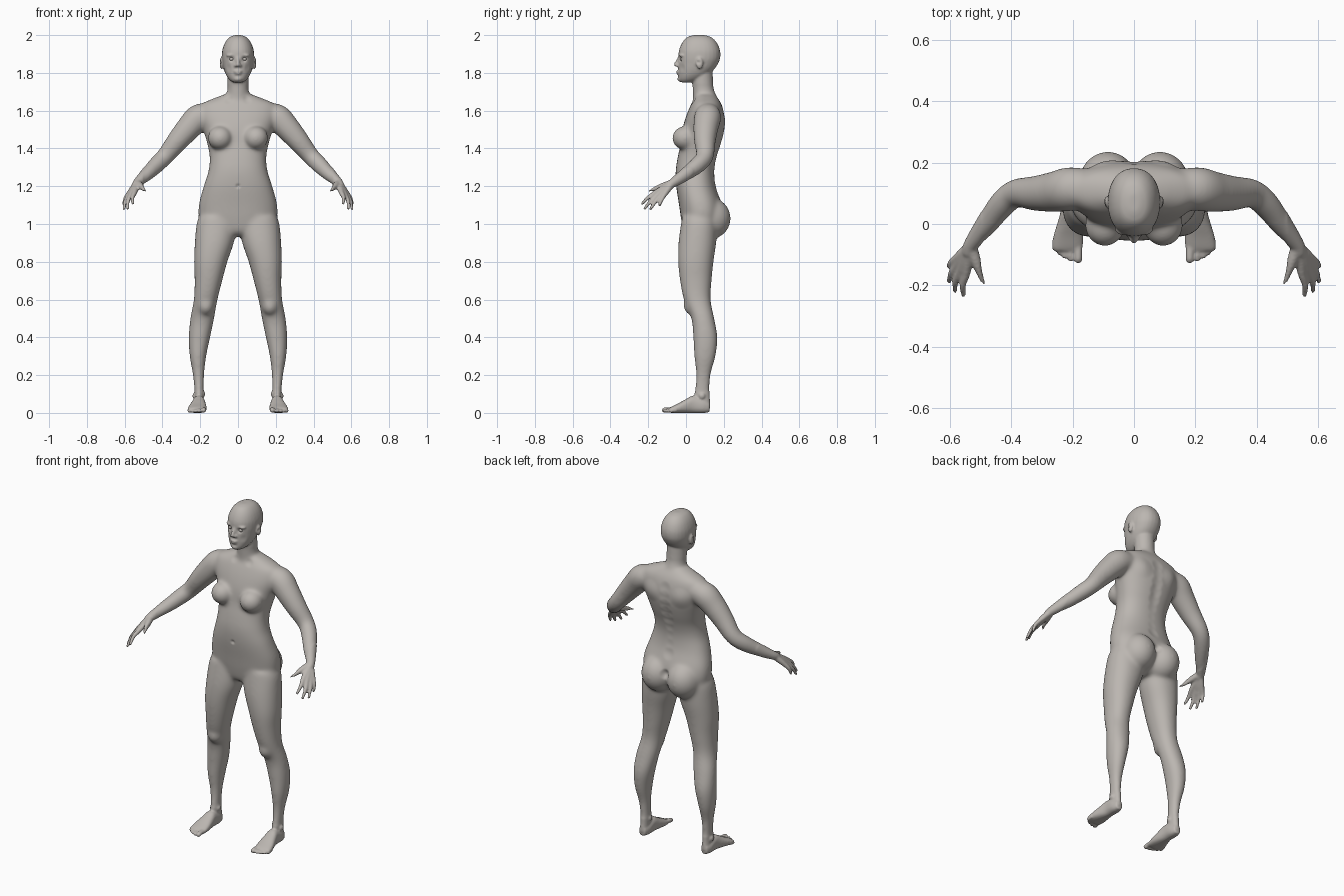
import bpy, bmesh
from math import cos, sin, pi, copysign
from mathutils import Vector, Matrix

if "Cube" in bpy.data.objects:
    bpy.data.objects.remove(bpy.data.objects["Cube"], do_unlink=True)

skin = bpy.data.materials.new("warm grey skin")
skin.use_nodes = True
skin.diffuse_color = (.5, .47, .44, 1)
skin.node_tree.nodes["Principled BSDF"].inputs["Base Color"].default_value = (.5, .47, .44, 1)

bm = bmesh.new()
SIDES, STEPS = 28, 5


def refine(rows):
    """Catmull-Rom interpolation through rows of any length."""
    rows = [Vector(r) for r in rows]
    out = []
    for i in range(len(rows) - 1):
        a, b, c, d = rows[max(i - 1, 0)], rows[i], rows[i + 1], rows[min(i + 2, len(rows) - 1)]
        for k in range(STEPS):
            t = k / STEPS
            out.append(b + (c - a) * t / 2 + (a * 2 - b * 5 + c * 4 - d) * t * t / 2
                       + (b * 3 - a - c * 3 + d) * t ** 3 / 2)
    return out + [rows[-1]]


def loft(rows, axis=None, power=2, mirror=True):
    """Closed loft of (x, y, z, radius, radius) rows, on one or both sides."""
    rows = refine(rows)
    for side in (1, -1) if mirror else (1,):
        rings = []
        for i, r in enumerate(rows):
            ahead, behind = rows[min(i + 1, len(rows) - 1)], rows[max(i - 1, 0)]
            along = Vector(axis) if axis else Vector((ahead - behind)[:3]).normalized()
            v = along.cross(Vector((1, 0, 0))).normalized()
            u = v.cross(along)
            ring = []
            for k in range(SIDES):
                c, s = cos(2 * pi * k / SIDES), sin(2 * pi * k / SIDES)
                p = (Vector(r[:3]) + u * r[3] * copysign(abs(c) ** (2 / power), c)
                     + v * r[4] * copysign(abs(s) ** (2 / power), s))
                ring.append(bm.verts.new((p.x * side, p.y, p.z)))
            rings.append(ring)
        for a, b in zip(rings, rings[1:]):
            for k in range(SIDES):
                bm.faces.new((a[k - 1], a[k], b[k], b[k - 1]))
        bm.faces.new(rings[0])
        bm.faces.new(rings[-1])


def ball(centre, radii, mirror=True):
    for side in (1, -1) if mirror else (1,):
        place = Matrix.Translation((centre[0] * side, centre[1], centre[2]))
        bmesh.ops.create_uvsphere(bm, u_segments=20, v_segments=12, radius=1,
                                  matrix=place @ Matrix.Diagonal((*radii, 1)))


def limb(rows, mirror=True):
    """Round tube of (x, y, z, radius) rows with a rounded end."""
    loft([(*r, r[3]) for r in rows], mirror=mirror)
    ball(rows[-1][:3], [rows[-1][3]] * 3, mirror)


def slices(rows, power, mirror=False):
    """Loft of level (z, x from, x to, y front, y back) slices."""
    loft([((a + b) / 2, (f + k) / 2, z, (b - a) / 2, (k - f) / 2) for z, a, b, f, k in rows],
         (0, 0, 1), power, mirror)


def centred(rows, power):
    slices([(z, -w, w, f, k) for z, w, f, k in rows], power)


# Torso
centred([(1.69, .06, .05, .15), (1.665, .13, .045, .17), (1.63, .2, .025, .19), (1.57, .21, 0, .205),
         (1.5, .185, -.02, .205), (1.42, .162, -.03, .185), (1.35, .15, -.045, .162),
         (1.28, .157, -.055, .15), (1.2, .182, -.052, .158), (1.1, .208, -.037, .19),
         (1.02, .2, -.025, .19), (.96, .13, -.01, .15), (.935, .06, .02, .12)], 2.3)
ball((.095, -.005, 1.455), (.066, .069, .064))
ball((.085, .13, 1.03), (.098, .108, .11))

# Neck and head
limb([(0, .11, 1.58, .075), (0, .1, 1.66, .064), (0, .09, 1.72, .056), (0, .085, 1.82, .056)], False)
centred([(2, .018, .04, .1), (1.988, .046, .005, .135), (1.96, .069, -.02, .163),
         (1.92, .083, -.037, .18), (1.88, .085, -.04, .181), (1.85, .081, -.04, .17),
         (1.82, .075, -.04, .15), (1.79, .064, -.04, .12), (1.765, .047, -.038, .08),
         (1.75, .028, -.03, .04)], 2.2)
limb([(0, -.032, 1.888, .008), (0, -.043, 1.865, .009), (0, -.054, 1.844, .011)], False)
ball((.012, -.043, 1.838), (.009, .011, .008))
ball((0, -.041, 1.808), (.022, .012, .006), False)
ball((0, -.039, 1.796), (.019, .012, .006), False)
ball((0, -.027, 1.768), (.022, .019, .016), False)
ball((.035, -.02, 1.893), (.028, .018, .008))
ball((.088, .072, 1.852), (.01, .019, .032))

# Arms and hands
limb([(.14, .12, 1.575, .06), (.205, .115, 1.565, .072), (.26, .105, 1.51, .067),
      (.32, .1, 1.44, .058), (.385, .1, 1.36, .047), (.43, .065, 1.315, .045),
      (.48, 0, 1.265, .037), (.53, -.065, 1.22, .025), (.54, -.09, 1.205, .022)])
fingers = [((.548, -.163, 1.165), (.557, -.232, 1.108)), ((.566, -.152, 1.156), (.585, -.218, 1.083)),
           ((.577, -.133, 1.152), (.603, -.187, 1.08)), ((.58, -.112, 1.158), (.603, -.14, 1.1))]
for knuckle, tip in fingers:
    k, t, wrist = Vector(knuckle), Vector(tip), Vector((.535, -.075, 1.214))
    bend = k.lerp(t, .55) + Vector((.006, 0, .005))
    limb([(*wrist, .019), (*wrist.lerp(k, .6), .0165), (*k, .0135), (*bend, .0105), (*t, .008)])
limb([(.53, -.08, 1.213, .02), (.515, -.125, 1.2, .017), (.5, -.165, 1.186, .012),
      (.488, -.197, 1.174, .009)])

# Legs
slices([(1.04, .02, .205, -.02, .16), (1, .005, .22, -.027, .165), (.9, .022, .229, -.04, .16),
        (.8, .056, .233, -.042, .146), (.7, .083, .23, -.032, .136), (.6, .108, .234, -.012, .131),
        (.5, .126, .253, .028, .15), (.4, .147, .261, .038, .167), (.3, .168, .256, .043, .157),
        (.2, .179, .239, .053, .131), (.1, .182, .23, .045, .126), (.03, .183, .232, .05, .13)], 2.15, True)
ball((.17, .035, .57), (.045, .05, .055))
ball((.228, .085, .09), (.014, .018, .017))
ball((.186, .08, .1), (.013, .018, .017))

# Feet and toes
loft([(.207, .125, .03, .02, .026), (.207, .09, .035, .031, .036), (.207, .04, .045, .033, .046),
      (.21, 0, .036, .041, .037), (.214, -.04, .025, .049, .026), (.217, -.075, .017, .05, .017),
      (.22, -.088, .014, .042, .012)], (0, -1, 0), 2.4)
for x, y, r in [(.182, -.115, .014), (.207, -.113, .0105), (.226, -.105, .0095),
                (.243, -.094, .009), (.259, -.08, .009)]:
    limb([(x, -.05, r + .004, r), (x, y + .02, r + .004, r * .9), (x, y, r, r)])

# Fuse the parts into one skin
bmesh.ops.recalc_face_normals(bm, faces=bm.faces)
rough = bpy.data.meshes.new("body_parts")
bm.to_mesh(rough)
bm.free()
body = bpy.data.objects.new("body", rough)
bpy.context.scene.collection.objects.link(body)
fuse = body.modifiers.new("fuse", "REMESH")
fuse.mode, fuse.voxel_size = "VOXEL", .0055
bpy.context.view_layer.update()
fused = bpy.data.meshes.new_from_object(body.evaluated_get(bpy.context.evaluated_depsgraph_get()))
body.modifiers.clear()
body.data = fused
bm = bmesh.new()
bm.from_mesh(fused)


def relax(verts, times):
    for _ in range(times):
        bmesh.ops.smooth_vert(bm, verts=verts, factor=.5, use_axis_x=True, use_axis_y=True, use_axis_z=True)


# Blend the joins, keeping hands, feet and face crisp
relax([v for v in bm.verts if abs(v.co.x) < .5 and .11 < v.co.z < 1.74], 30)
relax(bm.verts[:], 2)

# Soft sculpting: centre, reach, push
strokes = [((.034, -.036, 1.873), .02, (0, .013, 0)), ((.094, .066, 1.856), .014, (-.009, 0, 0)),
           ((0, -.052, 1.802), .006, (0, .005, 0)), ((0, -.055, 1.2), .016, (0, .009, 0)),
           ((.1, .2, 1.54), .07, (0, .008, 0)), ((.05, .03, 1.66), .03, (0, .006, 0)),
           ((.06, -.03, 1.825), .03, (-.003, .003, 0)), ((0, .2, 1.06), .035, (0, -.015, 0))]
strokes += [((0, .185, 1.18 + .05 * i), .045, (0, -.007, 0)) for i in range(9)]
for centre, reach, push in strokes:
    for side in (1, -1) if centre[0] else (1,):
        spot, move = (Vector((p[0] * side, p[1], p[2])) for p in (centre, push))
        for v in bm.verts:
            far = (v.co - spot).length_squared / reach ** 2
            if far < 1:
                v.co += move * (1 - far) ** 2
relax(bm.verts[:], 1)
for v in bm.verts:
    v.co.z = max(v.co.z, 0)
for f in bm.faces:
    f.smooth = True
bm.to_mesh(fused)
bm.free()
fused.materials.clear()
fused.materials.append(skin)
bpy.data.meshes.remove(rough)

# Eyes
for name, side in (("left_eye", 1), ("right_eye", -1)):
    bpy.ops.mesh.primitive_uv_sphere_add(radius=.013, location=(.034 * side, -.0185, 1.873))
    eye = bpy.context.object
    eye.name = name
    eye.scale.z = .75
    eye.data.materials.append(skin)
    bpy.ops.object.shade_smooth()
